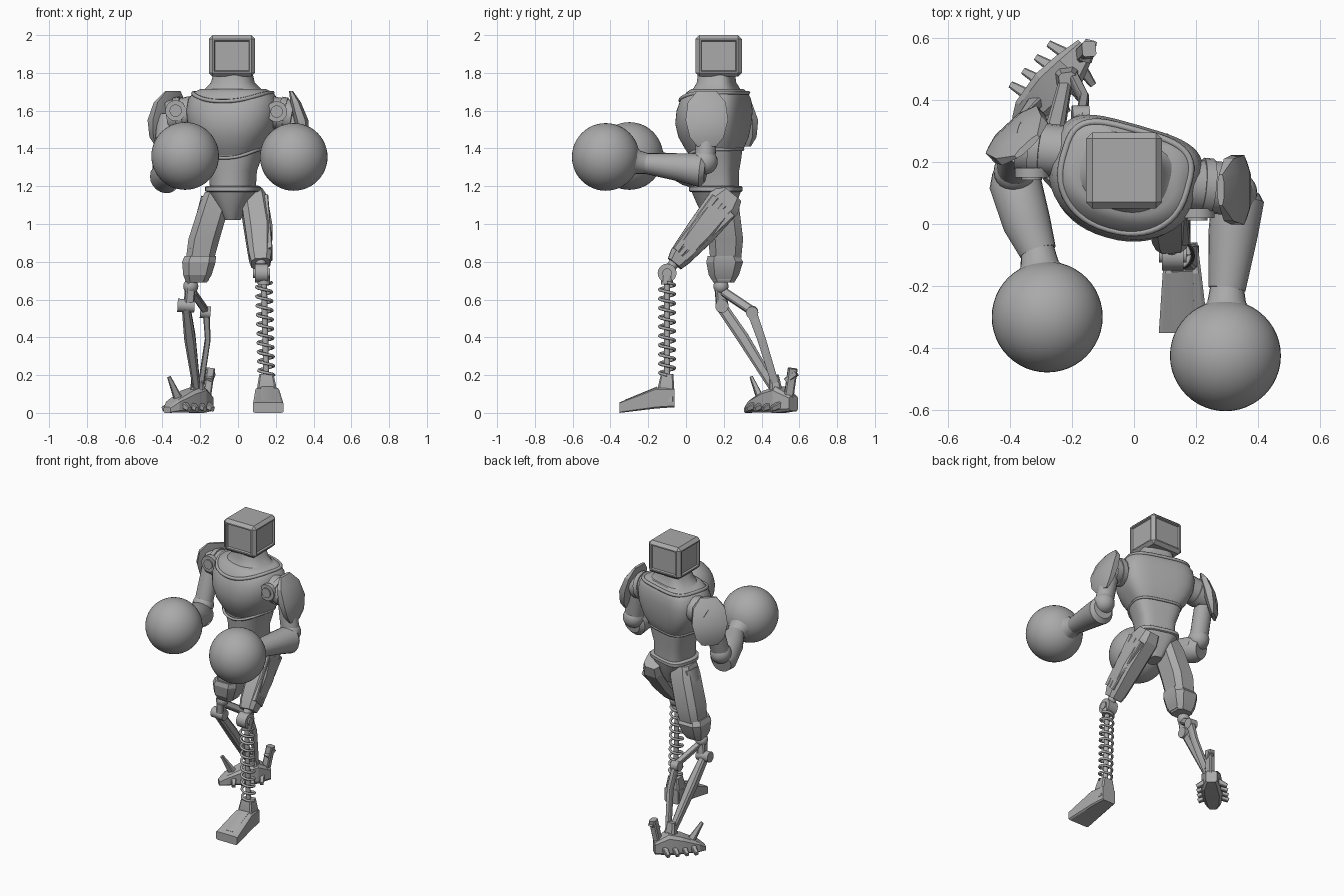
import bpy, bmesh, math
from mathutils import Vector, Matrix

cube = bpy.data.objects.get("Cube")
if cube:
    bpy.data.objects.remove(cube)

metal = bpy.data.materials.new("grey_metal")
metal.use_nodes = True
metal.diffuse_color = (0.4, 0.4, 0.4, 1)
metal.node_tree.nodes["Principled BSDF"].inputs["Base Color"].default_value = (0.4, 0.4, 0.4, 1)


def finish(obj, angle=35):
    bpy.context.scene.collection.objects.link(obj)
    obj.data.materials.append(metal)
    if obj.type == 'MESH':
        bpy.ops.object.select_all(action='DESELECT')
        obj.select_set(True)
        bpy.context.view_layer.objects.active = obj
        bpy.ops.object.shade_smooth_by_angle(angle=math.radians(angle))
    return obj


def from_bmesh(name, bm, angle=35):
    bmesh.ops.recalc_face_normals(bm, faces=bm.faces)
    mesh = bpy.data.meshes.new(name)
    bm.to_mesh(mesh)
    bm.free()
    return finish(bpy.data.objects.new(name, mesh), angle)


def skin(name, rings, angle=35):
    """Close a stack of equal-length point rings into a solid."""
    bm = bmesh.new()
    rows = [[bm.verts.new(p) for p in ring] for ring in rings]
    n = len(rows[0])
    for a, b in zip(rows, rows[1:]):
        for i in range(n):
            j = (i + 1) % n
            bm.faces.new((a[i], a[j], b[j], b[i]))
    bm.faces.new(rows[0])
    bm.faces.new(rows[-1])
    return from_bmesh(name, bm, angle)


def section(chamfer, sides=20):
    """Unit cross-section: chamfered square, or circle when chamfer is None."""
    if chamfer is None:
        return [(math.cos(i * math.tau / sides), math.sin(i * math.tau / sides)) for i in range(sides)]
    k = chamfer
    return [(1, -k), (1, k), (k, 1), (-k, 1), (-1, k), (-1, -k), (-k, -1), (k, -1)]


def limb(name, stations, chamfer=None, axis=None, hint=(1, 0, 0), angle=35):
    """Loft through stations (x, y, z, width along hint, depth)."""
    pts = [Vector(s[:3]) for s in stations]
    a = Vector(axis) if axis else pts[-1] - pts[0]
    a.normalize()
    u = Vector(hint)
    u = (u - a * u.dot(a)).normalized()
    v = a.cross(u)
    rings = [[p + u * (c * s[3] / 2) + v * (d * s[4] / 2) for c, d in section(chamfer)]
             for p, s in zip(pts, stations)]
    return skin(name, rings, angle)


def rod(name, p, q, w, d=None, chamfer=None, end=1.0, hint=(0.9, 0.1, 0.2)):
    d = d or w
    return limb(name, [(*p, w, d), (*q, w * end, d * end)], chamfer, hint=hint)


def ball(name, p, r, seg=24):
    bm = bmesh.new()
    bmesh.ops.create_uvsphere(bm, u_segments=seg * 2, v_segments=seg, radius=r)
    bmesh.ops.translate(bm, vec=p, verts=bm.verts)
    return from_bmesh(name, bm)


# Torso, lofted from a plan with a round front and a squarer back
TURN = Matrix.Rotation(math.radians(-16), 3, 'Z')
MID = Vector((-0.03, 0.16, 0))


def plan(z, half, front, back, n=48):
    ring = []
    for i in range(n):
        t = i * math.tau / n
        c, s = math.cos(t), math.sin(t)
        e = 0.9 if s < 0 else 0.55
        x = math.copysign(abs(c) ** e, c) * half
        y = math.copysign(abs(s) ** e, s) * (front if s < 0 else back)
        ring.append(MID + TURN @ Vector((x, y, 0)) + Vector((0, 0, z)))
    return ring


def torso(name, levels):
    return skin(name, [plan(*lv) for lv in levels], 40)


torso("chest", [(1.35, .13, .13, .1), (1.4, .16, .165, .13), (1.46, .205, .197, .15),
                (1.53, .236, .212, .16), (1.6, .245, .203, .165), (1.66, .235, .18, .158),
                (1.695, .21, .15, .145), (1.715, .17, .125, .125)])
torso("neck", [(1.68, .18, .14, .13), (1.72, .14, .115, .11), (1.75, .112, .1, .095), (1.8, .1, .095, .09)])
torso("abdomen", [(1.18, .115, .13, .11), (1.28, .122, .13, .11), (1.36, .15, .14, .12), (1.4, .16, .14, .12)])
torso("belt", [(1.17, .135, .135, .12), (1.175, .142, .142, .127), (1.195, .142, .142, .127), (1.2, .135, .135, .12)])
torso("pelvis", [(1.02, .035, .05, .06), (1.1, .08, .1, .1), (1.175, .13, .13, .12)])


def trim(name, base, dip, size):
    """Raised band around the torso, lower at the front by dip."""
    cu = bpy.data.curves.new(name, 'CURVE')
    cu.dimensions = '3D'
    cu.bevel_depth = size
    cu.bevel_resolution = 1
    sp = cu.splines.new('POLY')
    ring = plan(*base)
    sp.points.add(len(ring) - 1)
    for i, p in enumerate(ring):
        drop = max(0, -math.sin(i * math.tau / len(ring))) ** 2 * dip
        sp.points[i].co = (p.x, p.y, p.z - drop, 1)
    sp.use_cyclic_u = True
    return finish(bpy.data.objects.new(name, cu))


trim("collar", (1.695, .206, .185, .147), .045, .011)
trim("chest_hem", (1.395, .156, .15, .125), .045, .009)

# Boxy head with recessed panels on its four sides
bm = bmesh.new()
bmesh.ops.create_cube(bm, size=1)
bmesh.ops.transform(bm, verts=bm.verts, matrix=Matrix.Translation((-.032, .173, 1.89)) @ Matrix.Diagonal((.245, .245, .22, 1)))
bmesh.ops.bevel(bm, geom=bm.edges[:], offset=.02, segments=1, affect='EDGES')
panels = [f for f in bm.faces if f.calc_area() > .02 and abs(f.normal.z) < .1]
bmesh.ops.inset_individual(bm, faces=panels, thickness=.012, depth=0)
bmesh.ops.inset_individual(bm, faces=panels, thickness=.006, depth=-.012)
from_bmesh("head", bm, 20)

# Shoulders, pads and arms
def pad(name, x, y, out):
    o = Vector((*out, 0)).normalized()
    rows = ((0, 1.705, .02, .1), (.025, 1.645, .055, .2), (.055, 1.55, .075, .225),
            (.07, 1.46, .055, .18), (.075, 1.41, .02, .1))
    limb(name, [(x + o.x * s, y + o.y * s, z, w, d) for s, z, w, d in rows], .55, axis=(0, 0, -1), hint=o, angle=25)


pad("left_shoulder_pad", .28, .11, (1, 0))
pad("right_shoulder_pad", -.345, .25, (-.68, .73))

ARMS = {
    "left": dict(socket=((.13, .13, 1.6), (.29, .115, 1.57)), hub=(.205, .05, 1.595), elbow=(.33, .1, 1.33),
                 fore=[(.34, .105, 1.285, .13, .13), (.335, .08, 1.285, .17, .18),
                       (.32, -.03, 1.3, .16, .15), (.3, -.21, 1.32, .12, .11)],
                 glove=(.295, -.425, 1.355)),
    "right": dict(socket=((-.2, .23, 1.6), (-.37, .25, 1.57)), hub=(-.33, .18, 1.6), elbow=(-.385, .17, 1.3),
                  fore=[(-.4, .18, 1.235, .12, .13), (-.385, .14, 1.245, .17, .17),
                        (-.345, 0, 1.28, .155, .15), (-.31, -.09, 1.31, .12, .11)],
                  glove=(-.28, -.3, 1.36)),
}
for side, arm in ARMS.items():
    inner, outer = arm["socket"]
    rod(side + "_shoulder", inner, outer, .17, hint=(0, 0, 1))
    rod(side + "_shoulder_band", Vector(inner).lerp(outer, .55), Vector(inner).lerp(outer, .75), .185, hint=(0, 0, 1))
    hub = Vector(arm["hub"])
    rod(side + "_shoulder_hub", hub, hub + Vector((0, -.03, 0)), .11)
    rod(side + "_shoulder_bolt", hub, hub + Vector((0, -.038, 0)), .065)
    rod(side + "_upper_arm", outer, arm["elbow"], .12, .11)
    ball(side + "_elbow", arm["elbow"], .068, 12)
    limb(side + "_forearm", arm["fore"])
    # Flared cuff leading into a round glove
    g, w = Vector(arm["glove"]), Vector(arm["fore"][-1][:3])
    cuff = [w.lerp(g, t) for t in (-.08, .2, .32, .48)]
    limb(side + "_cuff", [(*p, s, s) for p, s in zip(cuff, (.105, .125, .17, .25))])
    ball(side + "_glove", g, .179)

# Left leg: thigh, knee disc, spring shin and wedge foot
thigh = [(.075, .24, 1.16, .11, .13), (.085, .2, 1.11, .14, .185), (.11, .08, .96, .145, .16),
         (.118, -.03, .83, .12, .12), (.12, -.06, .79, .1, .09)]
limb("left_thigh", thigh, .6, angle=20)
for shift, size in ((-.045, .04), (.045, .04), (0, .03)):
    a, b = Vector((.145, .2 + shift, 1.1 - shift)), Vector((.168, -.03 + shift * .5, .84 - shift * .5))
    rod("left_thigh_rail", a, b, .03, size, .7, hint=(1, 0, 0))
rod("left_knee", (.09, -.1, .74), (.16, -.1, .74), .1, hint=(0, 0, 1))
rod("left_knee_bolt", (.08, -.1, .74), (.17, -.1, .74), .05, hint=(0, 0, 1))
rod("left_knee_link", (.12, -.06, .8), (.125, -.1, .74), .055)
rod("spring_top", (.135, -.1, .735), (.137, -.1, .68), .065)
rod("spring_core", (.137, -.1, .7), (.15, -.1, .18), .032)

coil = bpy.data.curves.new("shin_spring", 'CURVE')
coil.dimensions = '3D'
coil.bevel_depth = .008
coil.bevel_resolution = 2
sp = coil.splines.new('POLY')
turns, steps = 10, 24
sp.points.add(turns * steps)
for i, pt in enumerate(sp.points):
    f, t = i / (turns * steps), i * math.tau / steps
    pt.co = (.137 + .013 * f + .04 * math.cos(t), -.1 + .04 * math.sin(t), .69 - .49 * f, 1)
finish(bpy.data.objects.new("shin_spring", coil))

limb("left_ankle", [(.15, -.1, .205, .075, .065), (.152, -.105, .14, .1, .085), (.155, -.105, .06, .11, .085)], .8)
limb("left_foot", [(.155, -.06, .08, .1, .1), (.155, -.16, .078, .125, .11), (.16, -.352, .028, .16, .056)],
     .85, axis=(0, -1, 0), angle=15)
rod("left_foot_ridge", (.155, -.15, .13), (.16, -.32, .06), .07, .02, .8, hint=(1, 0, 0))

# Right leg: armoured thigh and open strut shin
limb("right_thigh", [(-.11, .18, 1.17, .13, .15), (-.125, .19, 1.1, .16, .18), (-.18, .21, .92, .165, .185),
                     (-.2, .21, .82, .15, .165), (-.215, .2, .7, .12, .12)], .6, axis=(0, 0, -1), angle=20)
limb("right_knee_guard", [(-.2, .2, .83, .165, .17), (-.207, .205, .8, .178, .195), (-.215, .2, .73, .15, .16),
                          (-.22, .2, .69, .11, .11)], .6, axis=(0, 0, -1), angle=20)
rod("right_hip_plate", (-.16, .19, 1.14), (-.235, .2, .86), .07, .12, .6, hint=(1, 0, 0))
ball("right_knee", (-.25, .185, .67), .04, 12)
rod("right_knee_stem", (-.25, .18, .69), (-.26, .19, .58), .05, .06, .7)
rod("outer_pivot", (-.32, .19, .57), (-.23, .19, .565), .07, hint=(0, 0, 1))
limb("outer_strut", [(-.275, .19, .56, .045, .06), (-.255, .3, .4, .06, .065), (-.22, .46, .14, .04, .05)], .6)
rod("knee_link", (-.24, .2, .64), (-.17, .35, .54), .035, .045, .7)
rod("inner_pivot", (-.2, .35, .535), (-.145, .35, .53), .065, hint=(0, 0, 1))
limb("inner_strut", [(-.168, .35, .53, .035, .05), (-.16, .4, .39, .03, .045), (-.195, .47, .16, .03, .04)], .7)

# Clawed right foot
lead = Vector((-.68, -.73, 0)).normalized()
across = Vector((lead.y, -lead.x, 0))
limb("right_foot", [(-.155, .57, .05, .07, .08), (-.21, .5, .07, .12, .14), (-.27, .44, .06, .13, .115),
                    (-.345, .36, .035, .1, .065), (-.375, .325, .015, .05, .03)],
     .7, axis=lead, hint=across, angle=15)
rod("right_ankle", (-.215, .48, .06), (-.215, .465, .2), .09, .08, .6, .6)
rod("heel_spur", (-.17, .54, .06), (-.145, .565, .235), .045, .05, .7)
rod("heel_spur_tip", (-.155, .53, .17), (-.14, .585, .21), .04, .03, .7)
rod("toe_spike", (-.31, .4, .06), (-.365, .345, .19), .05, .04, .7, .4)
for step in range(4):
    root = Vector((-.19, .53, .06)) + lead * (step * .06)
    for way in (-1, 1):
        tip = root + across * (.095 * way) + lead * .02
        tip.z = .02
        rod("foot_claw", root, tip, .045, .05, .7, .5, hint=lead)
